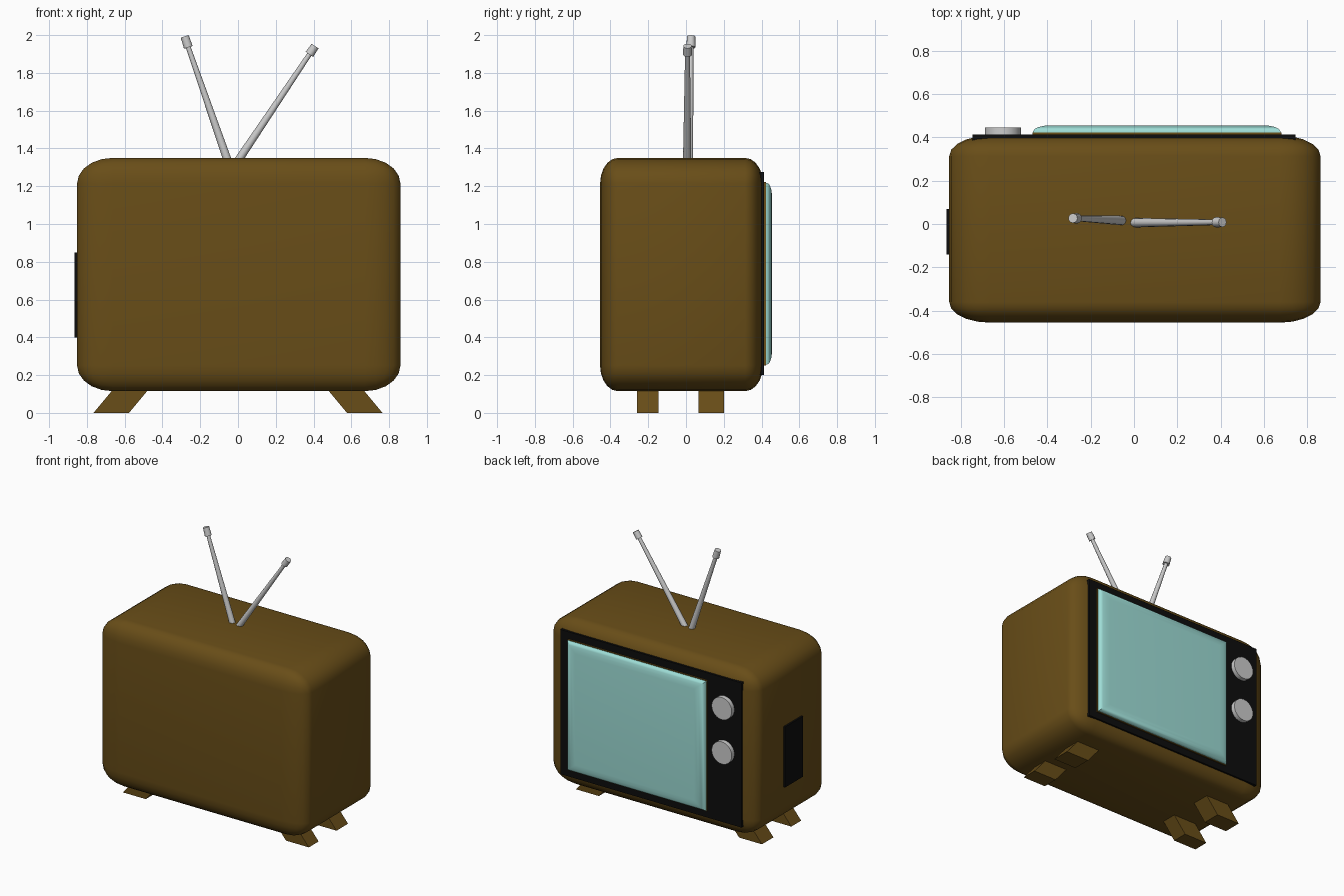
import bpy, bmesh, math
from mathutils import Vector

if "Cube" in bpy.data.objects:
    bpy.data.objects.remove(bpy.data.objects["Cube"])


def material(name, rgb):
    m = bpy.data.materials.new(name)
    m.diffuse_color = (*rgb, 1)
    m.use_nodes = True
    m.node_tree.nodes["Principled BSDF"].inputs["Base Color"].default_value = m.diffuse_color
    return m


BROWN = material("brown_wood", (0.14, 0.075, 0.009))
BLACK = material("black_plastic", (0.004, 0.004, 0.004))
TEAL = material("teal_glass", (0.34, 0.72, 0.67))


def finish(bm, name, mat=None, angle=None):
    bmesh.ops.recalc_face_normals(bm, faces=bm.faces)
    me = bpy.data.meshes.new(name)
    bm.to_mesh(me)
    bm.free()
    ob = bpy.data.objects.new(name, me)
    bpy.context.collection.objects.link(ob)
    if mat:
        me.materials.append(mat)
    if angle:
        bpy.ops.object.select_all(action='DESELECT')
        ob.select_set(True)
        bpy.context.view_layer.objects.active = ob
        bpy.ops.object.shade_smooth_by_angle(angle=math.radians(angle))
    return ob


def box(name, lo, hi, mat, bevel=0, segments=5, front_only=False, angle=None):
    """Box between two corners; the bevel is made on a unit cube and stretched with it."""
    bm = bmesh.new()
    bmesh.ops.create_cube(bm, size=2)
    if bevel:
        edges = [e for e in bm.edges
                 if not front_only or all(v.co.y > 0 for v in e.verts)]
        bmesh.ops.bevel(bm, geom=edges, offset=bevel, segments=segments,
                        profile=0.5, affect='EDGES')
    lo, hi = Vector(lo), Vector(hi)
    bmesh.ops.scale(bm, vec=(hi - lo) / 2, verts=bm.verts)
    bmesh.ops.translate(bm, vec=(hi + lo) / 2, verts=bm.verts)
    return finish(bm, name, mat, angle)


def rod(name, a, b, r1, r2, sides):
    """Tapered cylinder from a to b."""
    a, b = Vector(a), Vector(b)
    bm = bmesh.new()
    bmesh.ops.create_cone(bm, cap_ends=True, segments=sides, radius1=r1,
                          radius2=r2, depth=(b - a).length)
    rot = (b - a).to_track_quat('Z', 'Y').to_matrix()
    bmesh.ops.rotate(bm, matrix=rot, verts=bm.verts)
    bmesh.ops.translate(bm, vec=(a + b) / 2, verts=bm.verts)
    return finish(bm, name, None, 50)


# Cabinet with soft, stretched corners
box("cabinet", (-0.852, -0.455, 0.115), (0.86, 0.408, 1.35), BROWN, bevel=0.22, angle=40)

# Black control panel, brown screen trim and domed screen
box("control_panel", (-0.745, 0.32, 0.20), (0.745, 0.413, 1.275), BLACK)
box("screen_trim", (-0.468, 0.38, 0.25), (0.68, 0.423, 1.223), BROWN)
box("screen", (-0.465, 0.055, 0.255), (0.675, 0.455, 1.218), TEAL,
    bevel=0.14, segments=4, front_only=True, angle=40)

# Tuning knobs
for label, z in (("upper", 1.06), ("lower", 0.73)):
    rod(label + "_knob", (-0.605, 0.40, z), (-0.605, 0.445, z), 0.083, 0.083, 24)

# Vent plate on the side
box("side_vent", (-0.865, -0.14, 0.40), (-0.84, 0.07, 0.85), BLACK)

# Splayed feet
for side, sx in (("left", -1), ("right", 1)):
    for place, y0, y1 in (("front", -0.26, -0.145), ("back", 0.065, 0.20)):
        bm = bmesh.new()
        profile = [(0.577, 0), (0.765, 0), (0.64, 0.15), (0.452, 0.15)]
        face = bm.faces.new([bm.verts.new((sx * x, y0, z)) for x, z in profile])
        ext = bmesh.ops.extrude_face_region(bm, geom=[face], use_keep_orig=True)
        moved = [v for v in ext["geom"] if isinstance(v, bmesh.types.BMVert)]
        bmesh.ops.translate(bm, vec=(0, y1 - y0, 0), verts=moved)
        finish(bm, f"{side}_{place}_foot", BROWN)

# Antennas with end caps
for side, base, neck, tip in (
        ("left", (-0.053, 0.016, 1.33), (-0.263, 0.026, 1.935), (-0.282, 0.027, 1.993)),
        ("right", (-0.003, 0.006, 1.33), (0.378, 0.008, 1.898), (0.408, 0.008, 1.942))):
    rod(side + "_antenna", base, neck, 0.022, 0.013, 12)
    rod(side + "_antenna_cap", neck, tip, 0.024, 0.022, 12)
